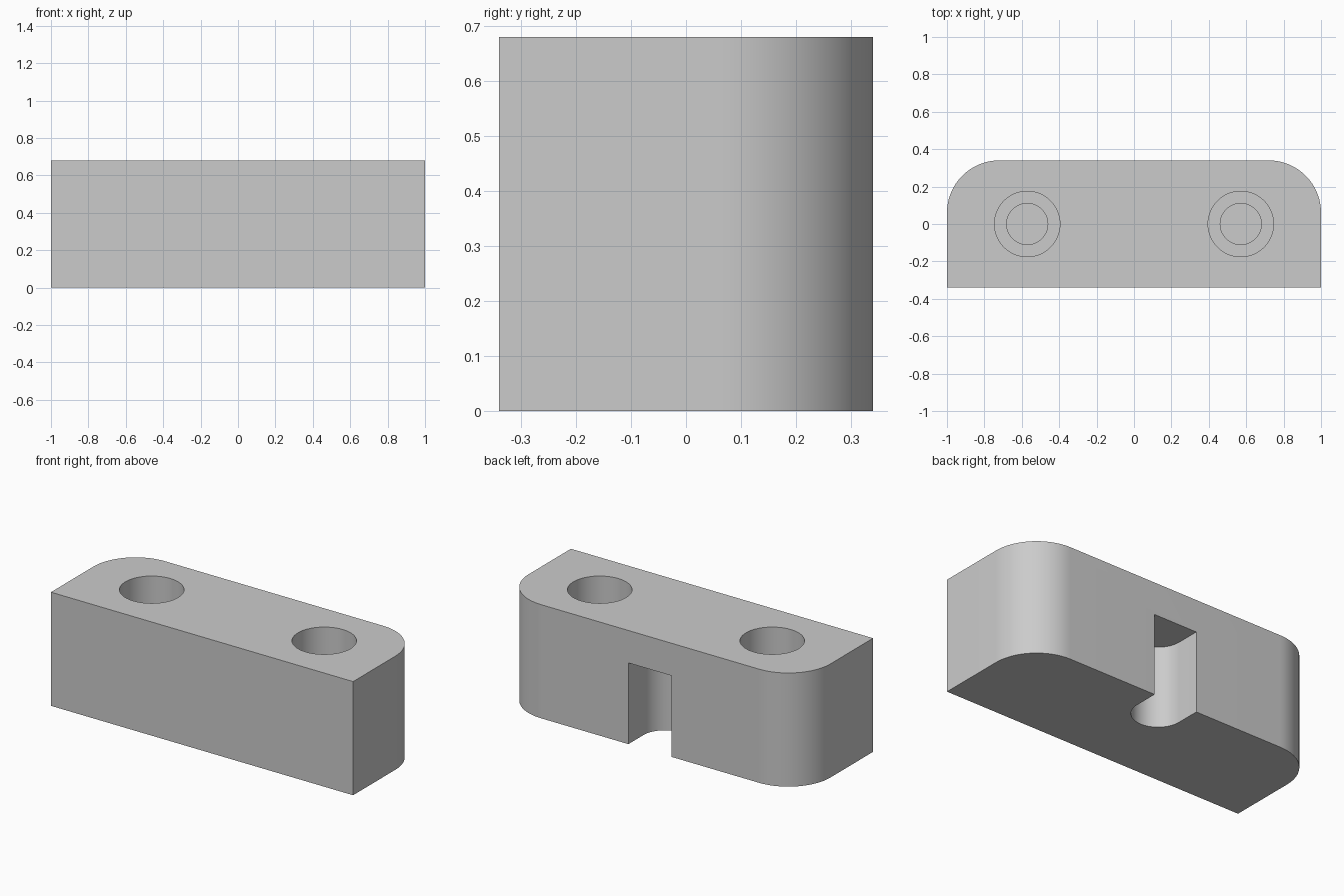
import bpy
import bmesh
from math import cos, sin, pi, radians

LENGTH, DEPTH, HEIGHT = 2.0, 0.68, 0.68
CORNER = 0.28
HOLE_X = 0.571
SLOT_R = 0.143

if "Cube" in bpy.data.objects:
    bpy.data.objects.remove(bpy.data.objects["Cube"], do_unlink=True)

grey = bpy.data.materials.new("plain grey")
grey.use_nodes = True
grey.diffuse_color = (0.6, 0.6, 0.6, 1)
grey.node_tree.nodes["Principled BSDF"].inputs["Base Color"].default_value = (0.6, 0.6, 0.6, 1)


def arc(x, y, radius, start, end, steps):
    """Points along an arc, both ends included."""
    angles = [start + (end - start) * i / steps for i in range(steps + 1)]
    return [(x + radius * cos(a), y + radius * sin(a)) for a in angles]


def prism(name, outline, bottom, top):
    """Extrude a flat counter-clockwise outline upwards."""
    bm = bmesh.new()
    base = bm.faces.new([bm.verts.new((x, y, bottom)) for x, y in outline])
    lifted = bmesh.ops.extrude_face_region(bm, geom=[base], use_keep_orig=True)
    verts = [v for v in lifted["geom"] if isinstance(v, bmesh.types.BMVert)]
    bmesh.ops.translate(bm, verts=verts, vec=(0, 0, top - bottom))
    bmesh.ops.recalc_face_normals(bm, faces=bm.faces)
    mesh = bpy.data.meshes.new(name)
    bm.to_mesh(mesh)
    bm.free()
    mesh.materials.append(grey)
    obj = bpy.data.objects.new(name, mesh)
    bpy.context.collection.objects.link(obj)
    return obj


def cut(target, cutter):
    """Subtract the cutter for good and remove it."""
    cutter.hide_render = True
    mod = target.modifiers.new("cut", "BOOLEAN")
    mod.operation = "DIFFERENCE"
    mod.solver = "EXACT"
    mod.object = cutter
    bpy.ops.object.modifier_apply(modifier=mod.name)
    bpy.data.objects.remove(cutter, do_unlink=True)


# Block with two rounded back corners
hx, hy = LENGTH / 2, DEPTH / 2
outline = [(-hx, -hy), (hx, -hy)]
outline += arc(hx - CORNER, hy - CORNER, CORNER, 0, pi / 2, 24)
outline += arc(CORNER - hx, hy - CORNER, CORNER, pi / 2, pi, 24)
block = prism("mounting_block", outline, 0, HEIGHT)

bpy.ops.object.select_all(action="DESELECT")
block.select_set(True)
bpy.context.view_layer.objects.active = block

# Stepped blind holes in the top
for side in (-1, 1):
    for radius, floor in ((0.175, 0.34), (0.11, 0.11)):
        circle = arc(side * HOLE_X, 0, radius, 0, 2 * pi, 64)[:-1]
        cut(block, prism("hole_cutter", circle, floor, HEIGHT + 0.1))

# Round-ended slot, open at the back and underneath
slot = arc(0, hy - SLOT_R, SLOT_R, pi, 2 * pi, 32)
slot += [(SLOT_R, hy + 0.1), (-SLOT_R, hy + 0.1)]
cut(block, prism("slot_cutter", slot, -0.1, 0.486))

bpy.ops.object.shade_smooth_by_angle(angle=radians(30))
